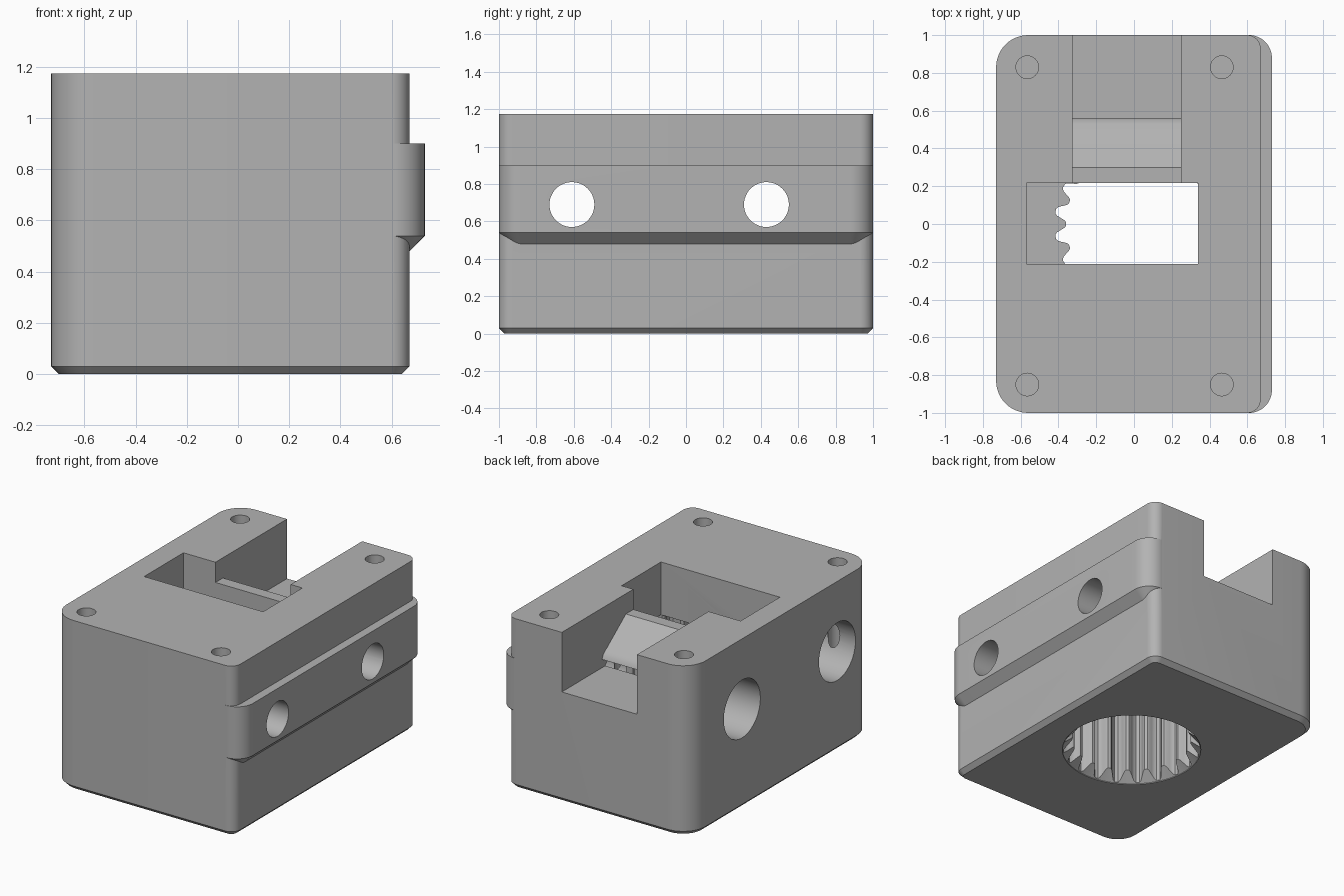
import bpy, bmesh, math
from mathutils import Matrix, Vector

if "Cube" in bpy.data.objects:
    bpy.data.objects.remove(bpy.data.objects["Cube"], do_unlink=True)

grey = bpy.data.materials.new("matte grey")
grey.use_nodes = True
colour = (0.45, 0.45, 0.45, 1)
grey.diffuse_color = colour
grey.node_tree.nodes["Principled BSDF"].inputs["Base Color"].default_value = colour


def loft(name, rings):
    """Solid from a stack of equal-length rings of 3D points."""
    bm = bmesh.new()
    loops = [[bm.verts.new(p) for p in ring] for ring in rings]
    bm.faces.new(loops[0])
    bm.faces.new(loops[-1])
    n = len(loops[0])
    for a, b in zip(loops, loops[1:]):
        for i in range(n):
            j = (i + 1) % n
            bm.faces.new((a[i], a[j], b[j], b[i]))
    bmesh.ops.recalc_face_normals(bm, faces=bm.faces)
    mesh = bpy.data.meshes.new(name)
    bm.to_mesh(mesh)
    bm.free()
    mesh.materials.append(grey)
    obj = bpy.data.objects.new(name, mesh)
    bpy.context.collection.objects.link(obj)
    return obj


def rounded(x0, x1, y, left_r, right_r, z, inset=0):
    """Rounded rectangle ring with separate left and right corner radii."""
    ring = []
    corners = ((x1, y, right_r), (x0, y, left_r), (x0, -y, left_r), (x1, -y, right_r))
    for k, (cx, cy, r) in enumerate(corners):
        sx, sy = (1 if cx > 0 else -1), (1 if cy > 0 else -1)
        for i in range(13):
            a = math.pi / 2 * (k + i / 12)
            ring.append((cx - sx * r + (r - inset) * math.cos(a),
                         cy - sy * r + (r - inset) * math.sin(a), z))
    return ring


def circle(r, z, n=48):
    return [(r * math.cos(math.tau * i / n), r * math.sin(math.tau * i / n), z) for i in range(n)]


def box(name, x, y, z):
    return loft(name, [[(x[0], y[0], h), (x[1], y[0], h), (x[1], y[1], h), (x[0], y[1], h)] for h in z])


def side_hole(name, y, r, x0, x1):
    rings = [[(h, y + a, 0.69 + b) for a, b, h in circle(r, x)] for x in (x0, x1)]
    return loft(name, rings)


def toothed(r, z, cx, teeth=20, steps=12):
    """Bore ring with rounded teeth pointing inwards."""
    ring = []
    for i in range(teeth * steps):
        a = math.tau * i / (teeth * steps)
        wave = max(-1, min(1, 1.4 * math.cos(teeth * a)))
        rad = r - 0.03 * wave
        ring.append((cx + rad * math.cos(a), rad * math.sin(a), z))
    return ring


def boolean(target, tool, operation):
    mod = target.modifiers.new("cut", "BOOLEAN")
    mod.operation = operation
    mod.solver = "EXACT"
    mod.object = tool
    graph = bpy.context.evaluated_depsgraph_get()
    mesh = bpy.data.meshes.new_from_object(target.evaluated_get(graph))
    target.modifiers.clear()
    target.data = mesh
    bpy.data.objects.remove(tool, do_unlink=True)


# Block with chamfered foot
block = loft("housing_block", [rounded(-0.73, 0.67, 1, 0.17, 0.07, z, i)
                               for z, i in ((0, 0.03), (0.03, 0), (1.175, 0))])

# Mounting rail along the left side
rail = loft("side_rail", [rounded(0.2, 0.73, 1, 0.12, 0.12, z, i)
                          for z, i in ((0.48, 0.06), (0.54, 0), (0.9, 0))])
for v in rail.data.vertices:
    if abs(v.co.y) > 0.9 and v.co.x < 0.5:
        v.co.y *= 0.95
boolean(block, rail, "UNION")

# Cutters: window, rear channel with sloping hood, toothed bore and its lead-in
cutters = [box("window", (-0.57, 0.34), (-0.212, 0.218), (0.8, 1.3))]
profile = [(0.2, 1.3), (0.2, 1.035), (0.3, 1.035), (0.5, 0.885), (0.53, 0.865),
           (0.55, 0.845), (0.56, 0.82), (0.3, 0.82), (0.3, 0.763), (1.1, 0.763), (1.1, 1.3)]
cutters.append(loft("channel", [[(x, y, z) for y, z in profile] for x in (-0.325, 0.25)]))
bore_x = 0.02
cutters.append(loft("bore", [toothed(0.41, z, bore_x) for z in (-0.1, 0.81)]))
cutters.append(loft("lead_in", [[(x + bore_x, y, h) for x, y, h in circle(r, z, 80)]
                                for r, z in ((0.445, -0.05), (0.445, 0.005), (0.37, 0.08))]))

# Cutters: stepped cross holes and four blind screw holes
for y in (-0.61, 0.43):
    cutters.append(side_hole("cross_hole", y, 0.12, -1, 1))
    cutters.append(side_hole("counterbore", y, 0.2, -1, -0.39))
for x in (-0.565, 0.465):
    for y in (-0.85, 0.83):
        cutters.append(loft("screw_hole", [[(a + x, b + y, c) for a, b, c in circle(0.06, z, 32)]
                                           for z in (0.45, 1.3)]))
for c in cutters:
    boolean(block, c, "DIFFERENCE")

# Smooth rounded walls, sharp edges
bpy.ops.object.select_all(action="DESELECT")
block.select_set(True)
bpy.context.view_layer.objects.active = block
bpy.ops.object.shade_smooth_by_angle(angle=math.radians(30))
